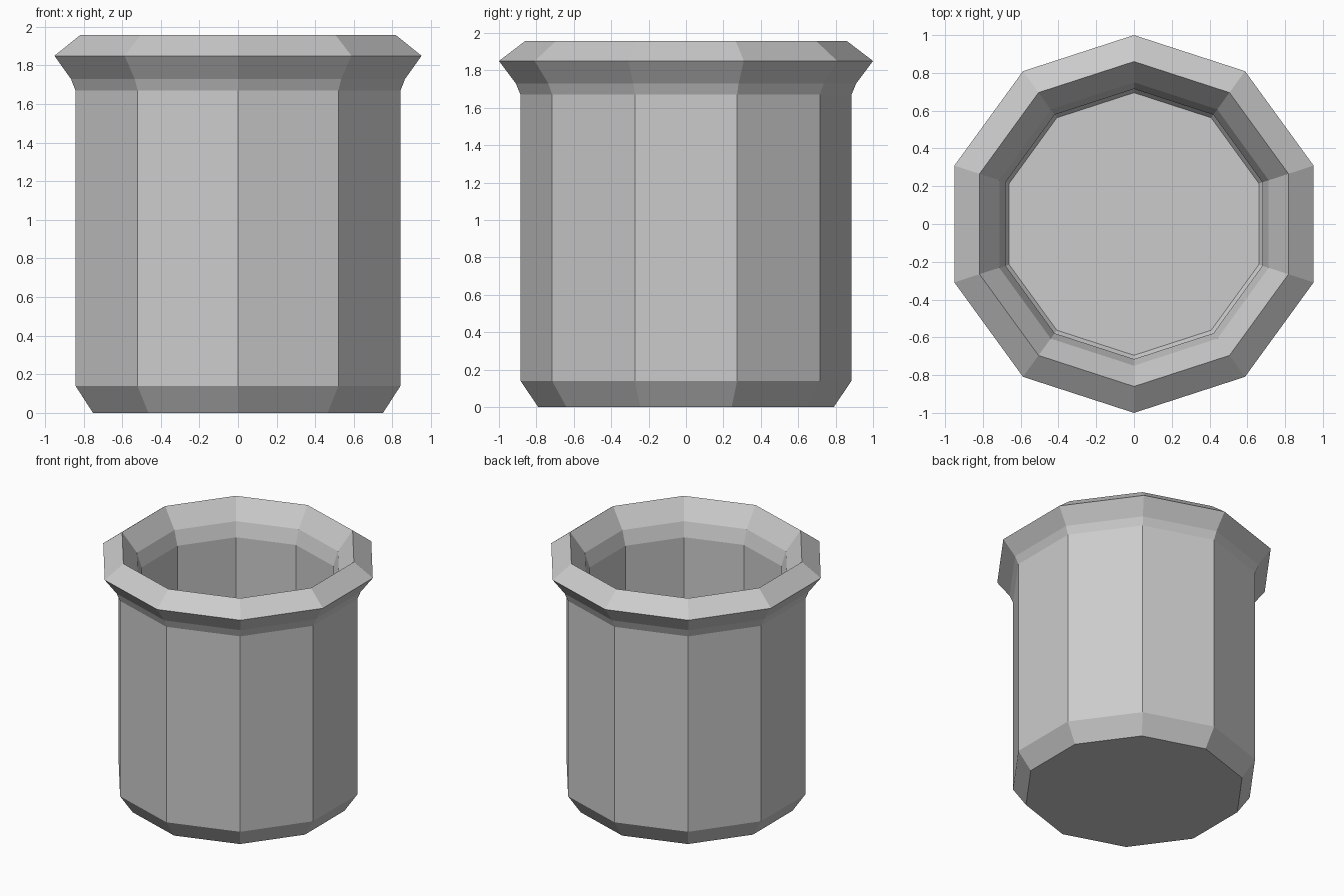
import bpy, bmesh, math

if "Cube" in bpy.data.objects:
    bpy.data.objects.remove(bpy.data.objects["Cube"])

SIDES = 10

# Profile (radius, height): outside from base to rim, then inside down to floor
PROFILE = [
    (0.79, 0.0), (0.885, 0.14), (0.885, 1.67), (0.91, 1.73), (1.0, 1.85),
    (0.86, 1.957),
    (0.75, 1.81), (0.715, 1.70), (0.715, 0.19), (0.695, 0.162),
]

bm = bmesh.new()


def ring(radius, height):
    """Decagon with a corner pointing along +y."""
    angles = [math.pi / 2 + 2 * math.pi * i / SIDES for i in range(SIDES)]
    return [bm.verts.new((radius * math.cos(a), radius * math.sin(a), height)) for a in angles]


# Walls and flared rim
rings = [ring(r, z) for r, z in PROFILE]
for low, high in zip(rings, rings[1:]):
    for i in range(SIDES):
        j = (i + 1) % SIDES
        bm.faces.new((low[i], low[j], high[j], high[i]))

# Underside and inner floor
bm.faces.new(rings[0][::-1])
bm.faces.new(rings[-1])
bmesh.ops.recalc_face_normals(bm, faces=bm.faces[:])

mesh = bpy.data.meshes.new("pot")
bm.to_mesh(mesh)
bm.free()
pot = bpy.data.objects.new("pot", mesh)
bpy.context.collection.objects.link(pot)
